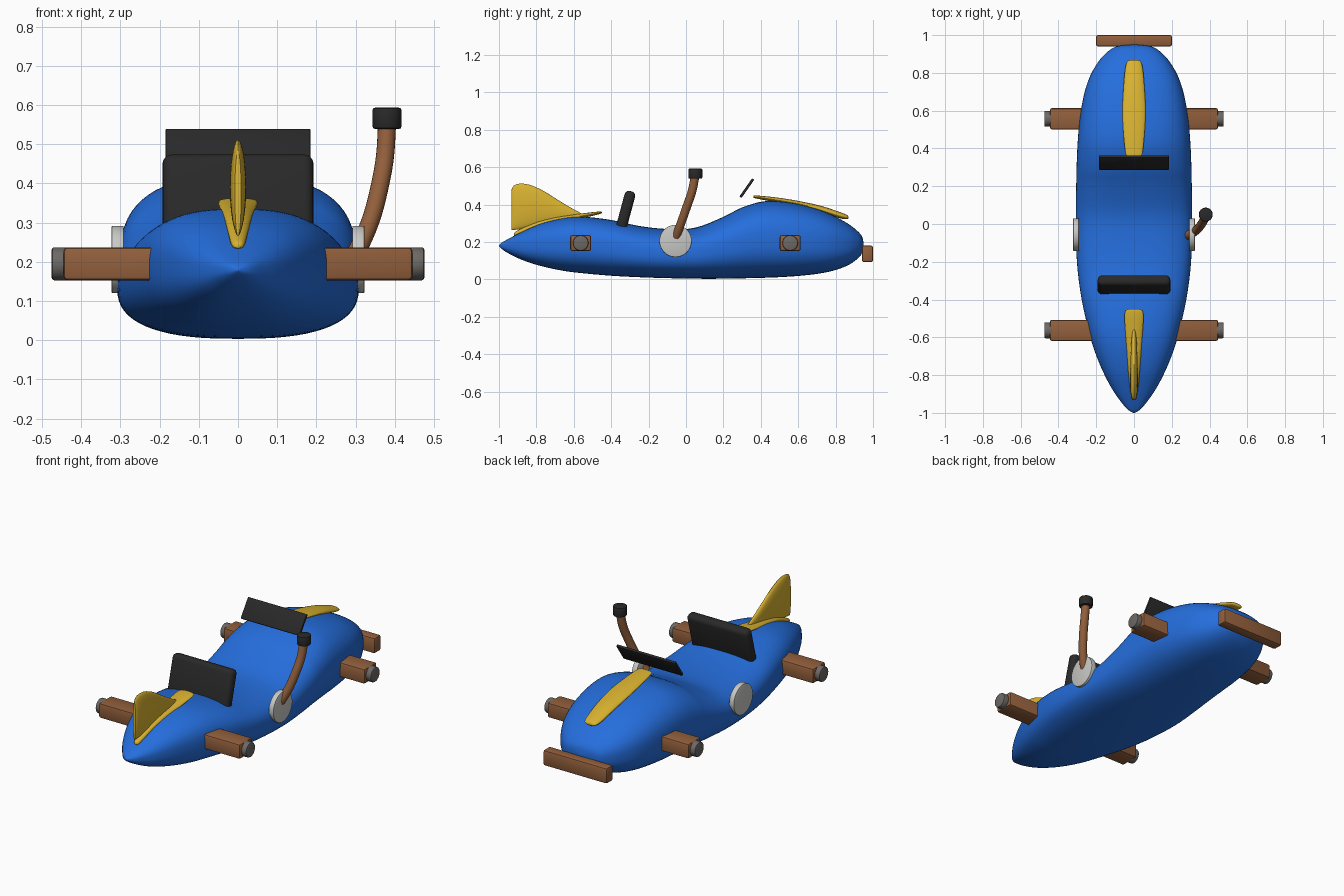
import bpy, bmesh, math
from mathutils import Vector, Matrix

if "Cube" in bpy.data.objects:
    bpy.data.objects.remove(bpy.data.objects["Cube"])


def material(name, rgb):
    m = bpy.data.materials.new(name)
    m.diffuse_color = (*rgb, 1)
    m.use_nodes = True
    m.node_tree.nodes["Principled BSDF"].inputs["Base Color"].default_value = m.diffuse_color
    return m


BLUE = material("body blue", (0.018, 0.155, 0.72))
BROWN = material("wood brown", (0.29, 0.115, 0.045))
YELLOW = material("trim yellow", (0.70, 0.45, 0.03))
BLACK = material("soft black", (0.022, 0.022, 0.022))
SILVER = material("light grey", (0.58, 0.58, 0.56))
GREY = material("hub grey", (0.15, 0.14, 0.13))


def finish(name, bm, mat, angle=35):
    bmesh.ops.recalc_face_normals(bm, faces=bm.faces)
    me = bpy.data.meshes.new(name)
    bm.to_mesh(me)
    bm.free()
    ob = bpy.data.objects.new(name, me)
    bpy.context.collection.objects.link(ob)
    me.materials.append(mat)
    bpy.ops.object.select_all(action='DESELECT')
    ob.select_set(True)
    bpy.context.view_layer.objects.active = ob
    bpy.ops.object.shade_smooth_by_angle(angle=math.radians(angle))
    return ob


def spline(points, steps):
    """Smooth curve through points of any dimension."""
    p = [points[0]] + list(points) + [points[-1]]
    out = []
    for i in range(1, len(p) - 2):
        for s in range(steps):
            t = s / steps
            out.append([0.5 * (2 * b + (c - a) * t + (2 * a - 5 * b + 4 * c - d) * t * t
                               + (3 * b - a - 3 * c + d) * t ** 3)
                        for a, b, c, d in zip(p[i - 1], p[i], p[i + 1], p[i + 2])])
    return out + [list(points[-1])]


def loft(name, stations, mat, power=2.0, sides=48, steps=4):
    """Rounded sections along y; each station is (y, top, bottom, half width)."""
    bm = bmesh.new()
    rings = []
    for y, top, bot, w in spline(stations, steps):
        mid, h = (top + bot) / 2, (top - bot) / 2
        ring = []
        for k in range(sides):
            a = math.tau * k / sides
            c, s = math.cos(a), math.sin(a)
            x = math.copysign(abs(c) ** (2 / power), c) * w
            z = math.copysign(abs(s) ** (2 / power), s) * h
            ring.append(bm.verts.new((x, y, mid + z)))
        rings.append(ring)
    for r, q in zip(rings, rings[1:]):
        for k in range(sides):
            j = (k + 1) % sides
            bm.faces.new((r[k], r[j], q[j], q[k]))
    bm.faces.new(rings[0])
    bm.faces.new(rings[-1])
    return finish(name, bm, mat, 50)


def box(name, centre, size, mat, tilt=0, bevel=0.01, segments=2):
    bm = bmesh.new()
    bmesh.ops.create_cube(bm, size=1)
    bmesh.ops.scale(bm, vec=size, verts=bm.verts)
    bmesh.ops.bevel(bm, geom=bm.edges[:], offset=bevel, segments=segments,
                    profile=0.5, affect='EDGES')
    bm.transform(Matrix.Translation(centre) @ Matrix.Rotation(tilt, 4, 'X'))
    return finish(name, bm, mat)


def cylinder(name, centre, radius, depth, mat, axis='X', sides=32, bevel=0.004):
    bm = bmesh.new()
    bmesh.ops.create_cone(bm, cap_ends=True, segments=sides, radius1=radius,
                          radius2=radius, depth=depth)
    rims = [e for e in bm.edges if abs(e.verts[0].co.z - e.verts[1].co.z) < 1e-5]
    bmesh.ops.bevel(bm, geom=rims, offset=bevel, segments=2, profile=0.5, affect='EDGES')
    turn = Matrix.Rotation(math.pi / 2, 4, 'Y') if axis == 'X' else Matrix()
    bm.transform(Matrix.Translation(centre) @ turn)
    return finish(name, bm, mat)


# Hull with a low cockpit between two humps
loft("body", [
    (-1.0, .183, .177, .003), (-.985, .197, .163, .03), (-.95, .217, .14, .062),
    (-.88, .253, .106, .112), (-.78, .297, .073, .165), (-.66, .327, .047, .213),
    (-.55, .335, .033, .244), (-.4, .318, .020, .277), (-.25, .286, .012, .298),
    (-.1, .270, .007, .307), (.05, .277, .004, .308), (.2, .335, .004, .306),
    (.3, .385, .006, .304), (.42, .418, .009, .299), (.55, .412, .015, .288),
    (.68, .383, .027, .266), (.78, .345, .045, .234), (.86, .302, .073, .188),
    (.91, .265, .105, .142), (.94, .232, .138, .092), (.95, .192, .182, .01),
], BLUE, power=2.6, sides=64)

# Yellow trim strips and upright tail fin
loft("bonnet_strip", [
    (.36, .447, .437, .036), (.375, .449, .433, .045), (.48, .439, .412, .056),
    (.6, .420, .390, .061), (.72, .394, .358, .056), (.82, .361, .328, .047),
    (.86, .345, .322, .036), (.868, .335, .328, .02),
], YELLOW, sides=24)
loft("tail_strip", [
    (-.92, .247, .235, .008), (-.9, .262, .235, .018), (-.8, .306, .275, .029),
    (-.7, .332, .300, .037), (-.6, .347, .318, .044), (-.5, .360, .340, .050),
    (-.46, .363, .350, .045), (-.45, .361, .355, .025),
], YELLOW, sides=24)
loft("tail_fin", [
    (-.932, .482, .265, .008), (-.92, .502, .265, .014), (-.89, .512, .268, .019),
    (-.84, .507, .275, .021), (-.77, .478, .29, .020), (-.70, .435, .30, .018),
    (-.62, .386, .31, .014), (-.54, .343, .32, .006),
], YELLOW, sides=24)

# Seat back and floating windscreen
box("seat_back", (0, -.322, .368), (.385, .058, .215), BLACK,
    tilt=math.radians(-15), bevel=.024, segments=4)
box("windscreen", (0, .325, .488), (.37, .014, .118), BLACK,
    tilt=math.radians(-35), bevel=.003)

# Bumper, axles and hubs
box("bumper", (0, .97, .137), (.402, .06, .088), BROWN)
for label, y in (("tail", -.563), ("nose", .557)):
    box(label + "_axle", (0, y, .195), (.89, .112, .084), BROWN)
    for side, sx in (("left", -1), ("right", 1)):
        cylinder(f"{label}_{side}_hub", (sx * .452, y, .195), .042, .046, GREY,
                 sides=16, bevel=.006)

# Side discs
for side, sx in (("left", -1), ("right", 1)):
    cylinder(f"{side}_disc", (sx * .307, -.056, .206), .086, .03, SILVER, sides=40, bevel=.002)

# Bent brake lever swept as a tube
path = [Vector(p) for p in spline([
    (.285, -.06, .20), (.315, -.045, .25), (.343, -.02, .32),
    (.363, .008, .40), (.375, .032, .47), (.38, .048, .55)], 4)]
bm = bmesh.new()
rings = []
for i, p in enumerate(path):
    d = (path[min(i + 1, len(path) - 1)] - path[max(i - 1, 0)]).normalized()
    u = d.cross(Vector((0, 1, 0))).normalized()
    v = d.cross(u)
    rings.append([bm.verts.new(p + .023 * (u * math.cos(a) + v * math.sin(a)))
                  for a in (math.tau * k / 20 for k in range(20))])
for r, q in zip(rings, rings[1:]):
    for k in range(20):
        bm.faces.new((r[k], r[(k + 1) % 20], q[(k + 1) % 20], q[k]))
bm.faces.new(rings[0])
bm.faces.new(rings[-1])
finish("brake_lever", bm, BROWN)
cylinder("lever_grip", (.38, .05, .566), .037, .054, BLACK, axis='Z', sides=24, bevel=.006)
